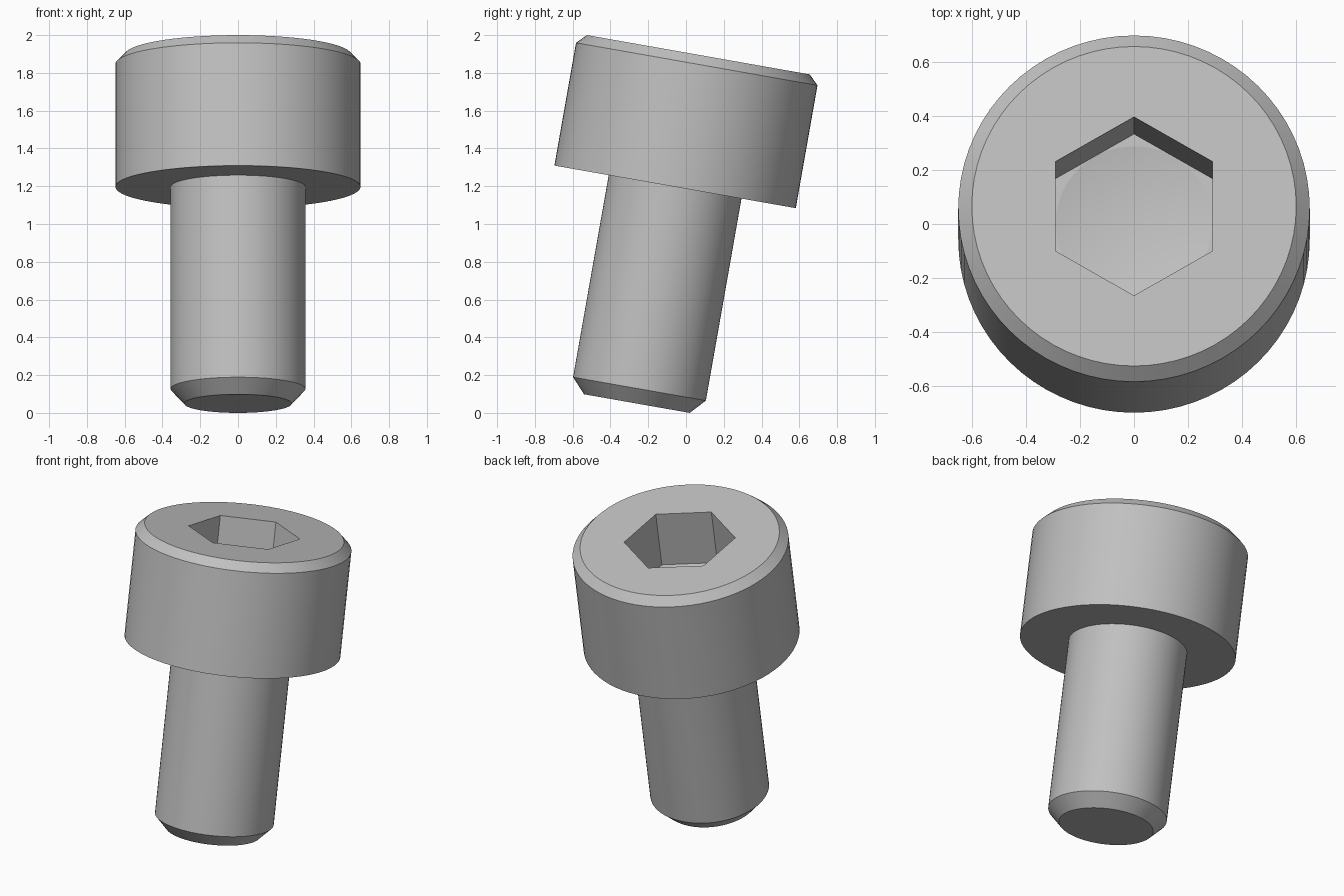
import bpy, bmesh, math
from mathutils import Matrix

if "Cube" in bpy.data.objects:
    bpy.data.objects.remove(bpy.data.objects["Cube"])

SEG = 72                      # divisible by 12 so hexagon corners land on vertices
TILT = math.radians(10)
LENGTH, SHANK = 1.875, 1.165  # overall length, underside of head
HEX_FLAT = 0.29               # half the distance across the flats


def circle(r):
    return lambda a: r


def hexagon(apothem):
    step = math.pi / 3
    return lambda a: apothem / math.cos(a - step * round(a / step))


# outline along the screw axis, from the tip, over the head and into the socket
rings = [
    (circle(0.284), 0.0),
    (circle(0.357), 0.079),
    (circle(0.357), SHANK),
    (circle(0.649), SHANK),
    (circle(0.649), LENGTH - 0.05),
    (circle(0.599), LENGTH),
    (hexagon(HEX_FLAT), LENGTH),
    (hexagon(HEX_FLAT), LENGTH - 0.363),
    (circle(HEX_FLAT - 0.001), LENGTH - 0.363),
]

bm = bmesh.new()
loops = []
for radius, z in rings:
    loop = []
    for i in range(SEG):
        a = 2 * math.pi * i / SEG
        r = radius(a)
        loop.append(bm.verts.new((r * math.cos(a), r * math.sin(a), z)))
    loops.append(loop)

for low, high in zip(loops, loops[1:]):
    for i in range(SEG):
        j = (i + 1) % SEG
        bm.faces.new((low[i], low[j], high[j], high[i]))

# flat tip and shallow conical socket floor
bm.faces.new(loops[0][::-1])
drill_point = bm.verts.new((0, 0, LENGTH - 0.425))
for i in range(SEG):
    bm.faces.new((loops[-1][i], loops[-1][(i + 1) % SEG], drill_point))

# lean the screw back and rest its tip on the ground
bm.transform(Matrix.Translation((0, -0.26, 0.284 * math.sin(TILT)))
             @ Matrix.Rotation(-TILT, 4, 'X'))

mesh = bpy.data.meshes.new("socket_head_screw")
bm.to_mesh(mesh)
bm.free()
screw = bpy.data.objects.new("socket_head_screw", mesh)
bpy.context.collection.objects.link(screw)

steel = bpy.data.materials.new("steel_grey")
steel.diffuse_color = (0.53, 0.53, 0.53, 1)
steel.use_nodes = True
steel.node_tree.nodes["Principled BSDF"].inputs["Base Color"].default_value = steel.diffuse_color
mesh.materials.append(steel)

bpy.context.view_layer.objects.active = screw
screw.select_set(True)
bpy.ops.object.shade_smooth_by_angle(angle=math.radians(8))
